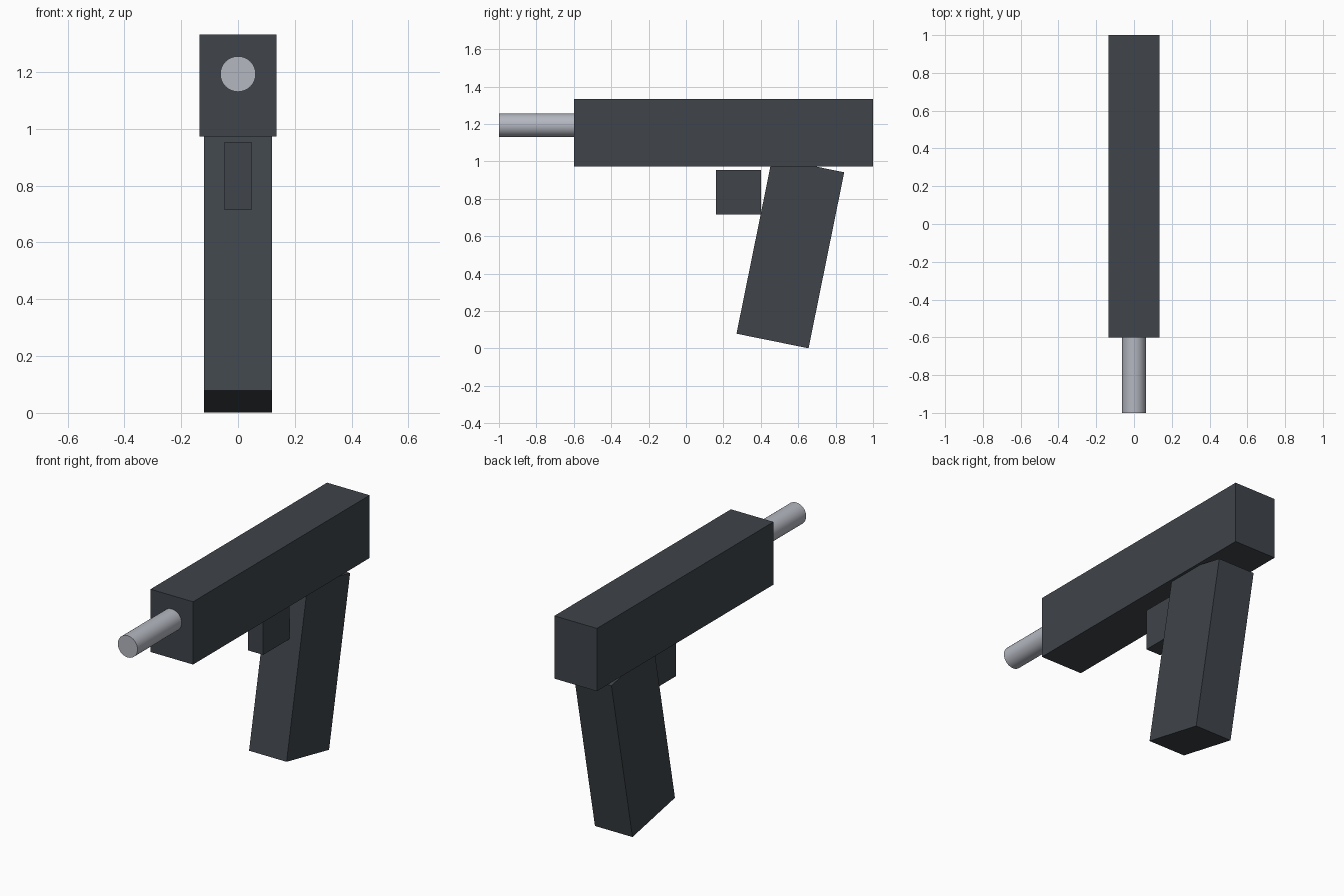
import bpy
import math

if "Cube" in bpy.data.objects:
    bpy.data.objects.remove(bpy.data.objects["Cube"])


def material(name, rgb):
    m = bpy.data.materials.new(name)
    m.diffuse_color = (*rgb, 1)
    m.use_nodes = True
    m.node_tree.nodes["Principled BSDF"].inputs["Base Color"].default_value = m.diffuse_color
    return m


gunmetal = material("dark_gunmetal", (0.050, 0.058, 0.070))
steel = material("light_steel", (0.46, 0.475, 0.53))


def box(name, center, size, tilt=0.0):
    """Axis-aligned box, optionally tilted about the x axis."""
    bpy.ops.mesh.primitive_cube_add(size=1, location=center, rotation=(tilt, 0, 0))
    ob = bpy.context.object
    ob.name = name
    ob.scale = size
    bpy.ops.object.transform_apply(location=False, rotation=False, scale=True)
    ob.data.materials.append(gunmetal)
    return ob


# Long rectangular body
box("body", (0, 0.2, 1.153), (0.27, 1.6, 0.36))

# Raked grip, its top buried in the body
box("grip", (0, 0.558, 0.51), (0.238, 0.393, 0.96), tilt=-0.2)

# Trigger block just under the body
box("trigger", (0, 0.28, 0.834), (0.096, 0.24, 0.238))

# Round barrel running into the body front
bpy.ops.mesh.primitive_cylinder_add(vertices=32, radius=0.0625, depth=0.45,
                                    location=(0, -0.775, 1.193),
                                    rotation=(math.pi / 2, 0, 0))
barrel = bpy.context.object
barrel.name = "barrel"
barrel.data.materials.append(steel)
bpy.ops.object.shade_smooth_by_angle(angle=math.radians(30))
